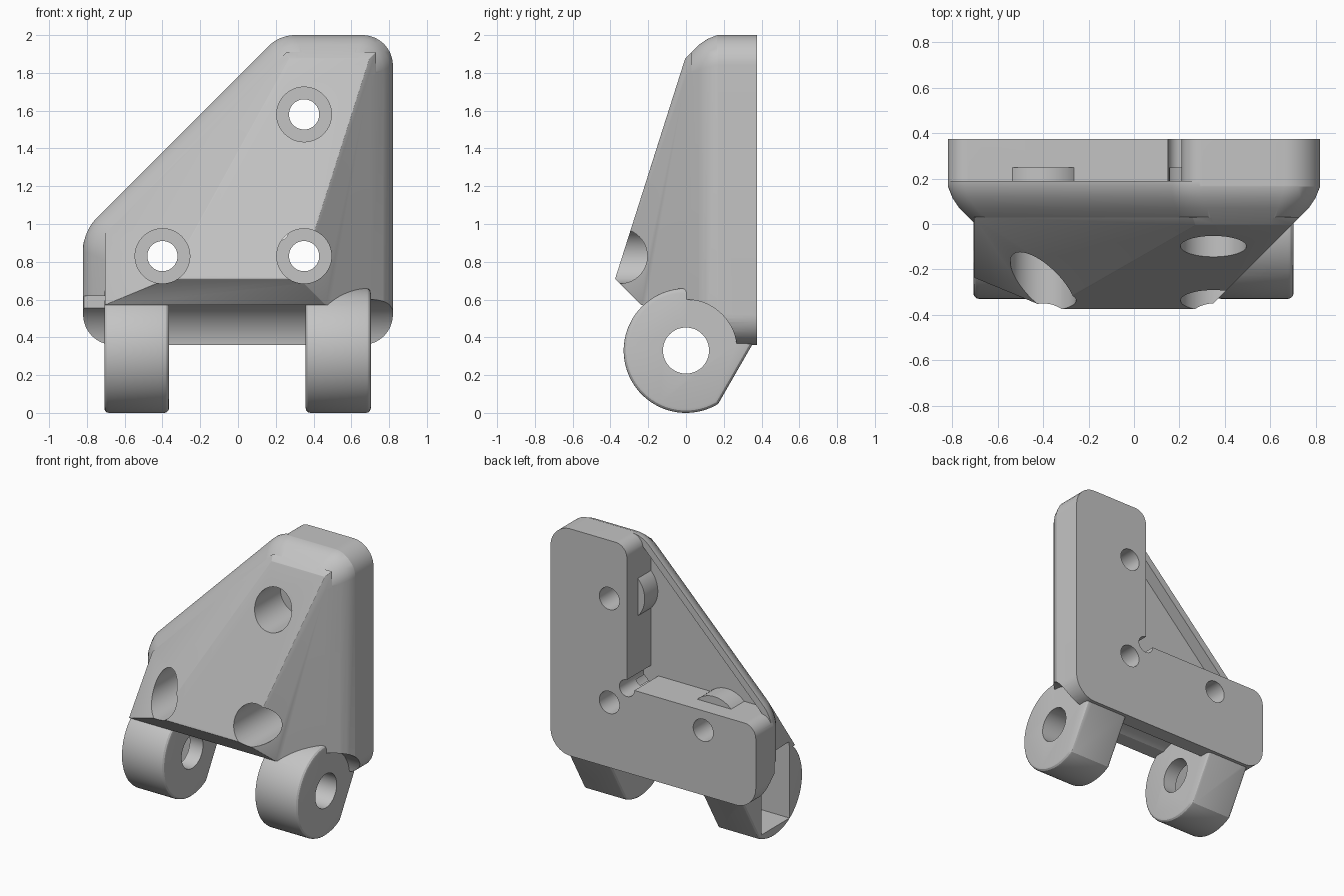
import bpy, bmesh, math
from mathutils import Vector

if bpy.data.objects.get("Cube"):
    bpy.data.objects.remove(bpy.data.objects["Cube"], do_unlink=True)

grey = bpy.data.materials.new("plain_grey")
grey.use_nodes = True
colour = (0.55, 0.55, 0.55, 1)
grey.diffuse_color = colour
grey.node_tree.nodes["Principled BSDF"].inputs["Base Color"].default_value = colour


def finish(name, bm):
    bmesh.ops.recalc_face_normals(bm, faces=bm.faces)
    mesh = bpy.data.meshes.new(name)
    bm.to_mesh(mesh)
    bm.free()
    mesh.materials.append(grey)
    obj = bpy.data.objects.new(name, mesh)
    bpy.context.collection.objects.link(obj)
    return obj


def bevel_sharp(bm, size, angle):
    edges = [e for e in bm.edges if e.calc_face_angle(0) > angle]
    bmesh.ops.bevel(bm, geom=edges, offset=size, segments=3, profile=0.5,
                    affect='EDGES', clamp_overlap=True)


def hull(name, points, bevel=0):
    """Convex solid around the points."""
    bm = bmesh.new()
    for p in points:
        bm.verts.new(p)
    bmesh.ops.convex_hull(bm, input=bm.verts)
    bmesh.ops.delete(bm, geom=[v for v in bm.verts if not v.link_faces], context='VERTS')
    bmesh.ops.dissolve_limit(bm, angle_limit=0.005, verts=bm.verts, edges=bm.edges)
    if bevel:
        bevel_sharp(bm, bevel, 1.3)
    return finish(name, bm)


def rounded(corners):
    """Polygon of (u, v, radius) corners with each corner turned into an arc."""
    out = []
    for i, (u, v, r) in enumerate(corners):
        c = Vector((u, v))
        a = (Vector(corners[i - 1][:2]) - c).normalized()
        b = (Vector(corners[(i + 1) % len(corners)][:2]) - c).normalized()
        if r <= 0:
            out.append(c)
            continue
        half = a.angle(b) / 2
        centre = c + (a + b).normalized() * r / math.sin(half)
        start = c + a * r / math.tan(half) - centre
        end = c + b * r / math.tan(half) - centre
        for k in range(11):
            t = k / 10
            out.append(centre + (start * (1 - t) + end * t).normalized() * r)
    return out


def prism_y(name, profile, y0, y1):
    return hull(name, [(u, y, v) for y in (y0, y1) for u, v in profile])


def circle(cu, cv, r, n=64):
    return [(cu + r * math.cos(k * math.tau / n), cv + r * math.sin(k * math.tau / n))
            for k in range(n)]


def prism_x(name, profile, x0, x1, bevel=0):
    return hull(name, [(x, u, v) for x in (x0, x1) for u, v in profile], bevel)


def combine(target, tool, operation):
    mod = target.modifiers.new("combine", 'BOOLEAN')
    mod.operation, mod.solver, mod.object = operation, 'EXACT', tool
    bpy.context.view_layer.update()
    graph = bpy.context.evaluated_depsgraph_get()
    mesh = bpy.data.meshes.new_from_object(target.evaluated_get(graph))
    target.modifiers.clear()
    target.data = mesh
    bpy.data.objects.remove(tool, do_unlink=True)


def add(tool):
    combine(body, tool, 'UNION')


def cut(tool):
    combine(body, tool, 'DIFFERENCE')


# Shell base: rounded five-sided outline, chamfered toward the front
def outline(d):
    diag = 1.78 - d * math.sqrt(2)
    r = 0.16 - d / 2
    return rounded([(0.82 - d, 0.36, r), (0.82 - d, 2 - d, r), (2 - d - diag, 2 - d, 0.2),
                    (-0.82 + d, diag - 0.82 + d, 0.25), (-0.82 + d, 0.36, r)])


rings = [(0, 0.19), (0, 0.165), (0.02, 0.115), (0.05, 0.07), (0.12, 0)]
body = hull("bracket_body", [(u, y, v) for d, y in rings for u, v in outline(d)])

# Front wedge: a block trimmed by slanted planes
s = math.sqrt(0.5)
planes = [((1, -1, 0), 0.70), ((-s, -1, s), 1.139), ((0, -1, 0.318), 0.601),
          ((0, -1, -1), -0.335), ((0, -1, 1), 1.88)]
bm = bmesh.new()
bmesh.ops.create_cube(bm, size=1)
for v in bm.verts:
    v.co = (0.9 if v.co.x > 0 else -0.705, 0.03 if v.co.y > 0 else -0.6,
            2 if v.co.z > 0 else 0.57)
for normal, limit in planes:
    n = Vector(normal)
    bmesh.ops.bisect_plane(bm, geom=bm.verts[:] + bm.edges[:] + bm.faces[:], dist=1e-5,
                           plane_co=n * limit / n.length_squared, plane_no=n, clear_outer=True)
    bmesh.ops.holes_fill(bm, edges=[e for e in bm.edges if e.is_boundary], sides=0)
bmesh.ops.recalc_face_normals(bm, faces=bm.faces)
bevel_sharp(bm, 0.03, 0.2)
add(finish("front_wedge", bm))

# Triangular pocket behind the slanted web
cut(prism_y("pocket", [(0.21, 0.97), (0.21, 1.92), (-0.74, 0.97)], 0.10, 0.4))

# L-shaped mounting plate on the back
add(prism_y("upright_plate", rounded([(0.82, 0.36, 0.16), (0.82, 2, 0.16),
                                      (0.21, 2, 0.09), (0.21, 0.36, 0)]), 0.17, 0.375))
add(prism_y("lower_plate", rounded([(0.82, 0.36, 0.16), (0.82, 0.97, 0),
                                    (-0.82, 0.97, 0.09), (-0.82, 0.36, 0.16)]), 0.17, 0.375))
cut(prism_y("corner_relief", circle(0.21, 0.97, 0.06, 32), 0.10, 0.5))

# Swing clearance around the hinge axis
cut(prism_x("hinge_clearance", circle(0, 0.33, 0.27, 96), -1, 1))

# Hinge knuckles
arc = [(0.33 * math.cos(a), 0.33 + 0.33 * math.sin(a))
       for a in (math.radians(90 + k * 211 / 48) for k in range(49))]
for x0, x1 in ((-0.708, -0.365), (0.358, 0.703)):
    add(prism_x("knuckle", arc + [(0.35, 0.36), (0.32, 0.6)], x0, x1, 0.025))

# Screw bosses, counterbores and through holes
screws = [(0.35, 1.58), (-0.4, 0.83), (0.35, 0.83)]
for x, z in screws[:2]:
    add(prism_y("boss", circle(x, z, 0.195), 0.06, 0.25))
for x, z in screws:
    cut(prism_y("counterbore", circle(x, z, 0.145), -1, 0.19))
    cut(prism_y("screw_hole", circle(x, z, 0.08, 48), -1, 1))

# Square recess in the outer side of one knuckle, then the hinge bore
cut(prism_x("knuckle_recess", [(-0.17, 0.07), (0.15, 0.07), (0.15, 0.62), (-0.17, 0.62)],
            -1, -0.47))
cut(prism_x("hinge_bore", circle(0, 0.33, 0.122), -1, 1))

# Smooth the curved areas, keep hard edges
bpy.ops.object.select_all(action='DESELECT')
body.select_set(True)
bpy.context.view_layer.objects.active = body
bpy.ops.object.shade_smooth_by_angle(angle=math.radians(25))
